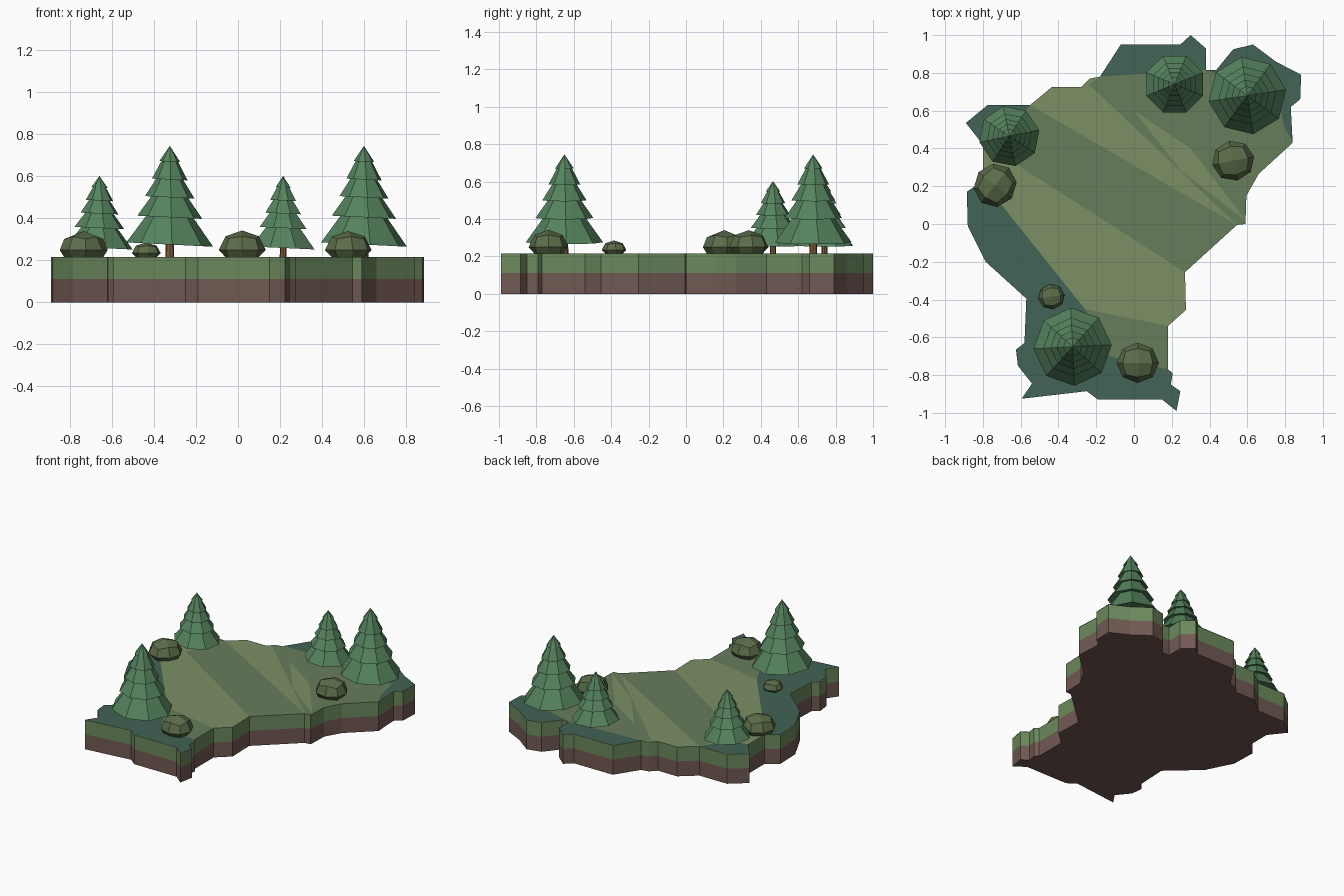
import bpy, bmesh, math

if "Cube" in bpy.data.objects:
    bpy.data.objects.remove(bpy.data.objects["Cube"])

def material(name, r, g, b):
    m = bpy.data.materials.new(name)
    m.diffuse_color = (r, g, b, 1)
    m.use_nodes = True
    m.node_tree.nodes["Principled BSDF"].inputs["Base Color"].default_value = m.diffuse_color
    return m

TURF = material("turf_green", .15, .25, .11)
OLIVE = material("light_olive", .20, .28, .13)
MID = material("mid_green", .135, .205, .105)
TEAL = material("dark_teal", .055, .125, .09)
SOIL = material("soil_brown", .165, .10, .088)
NEEDLE = material("needle_green", .09, .225, .11)
BUSH = material("bush_green", .105, .15, .065)
BARK = material("bark", .22, .11, .05)

TOP = .215
OUTLINE = [(-.18, .78), (-.07, .95), (.245, .95), (.30, 1), (.38, .93), (.38, .815),
           (.435, .815), (.525, .925), (.63, .95), (.75, .86), (.885, .79), (.88, .66),
           (.83, .62), (.84, .43), (.66, .265), (.595, .15), (.59, 0), (.545, -.005),
           (.27, -.255), (.275, -.455), (.18, -.54), (.18, -.77), (.205, -.79),
           (.195, -.85), (.245, -.885), (.225, -.99), (.15, -.93), (-.19, -.93),
           (-.25, -.885), (-.595, -.925), (-.54, -.845), (-.615, -.75), (-.625, -.665),
           (-.58, -.63), (-.57, -.395), (-.785, -.2), (-.88, -.01), (-.885, .17),
           (-.80, .23), (-.80, .42), (-.89, .535), (-.775, .63), (-.55, .63),
           (-.435, .725), (-.28, .725), (-.235, .77)]

def finish(name, bm, mats):
    me = bpy.data.meshes.new(name)
    bm.to_mesh(me)
    bm.free()
    for m in mats:
        me.materials.append(m)
    ob = bpy.data.objects.new(name, me)
    bpy.context.collection.objects.link(ob)
    return ob

def slab(name, z0, z1, mats):
    bm = bmesh.new()
    lo = [bm.verts.new((x, y, z0)) for x, y in OUTLINE]
    hi = [bm.verts.new((x, y, z1)) for x, y in OUTLINE]
    bm.faces.new(lo)
    bm.faces.new(hi[::-1]).material_index = len(mats) - 1
    for i in range(len(lo)):
        j = (i + 1) % len(lo)
        bm.faces.new((lo[j], lo[i], hi[i], hi[j]))
    bmesh.ops.recalc_face_normals(bm, faces=bm.faces)
    finish(name, bm, mats)

def patch(name, pts, layer, mat):
    bm = bmesh.new()
    f = bm.faces.new([bm.verts.new((x, y, TOP + .001 * layer)) for x, y in pts])
    f.normal_update()
    if f.normal.z < 0:
        f.normal_flip()
    finish(name, bm, [mat])

# Ground: soil below, turf above
slab("soil", 0, .11, [SOIL])
slab("turf", .11, TOP, [TURF, OLIVE])

# Flat colour patches on the ground
O = OUTLINE
patch("middle_stripe", [O[42], O[17], O[18], (-.66, .34)], 1, MID)
patch("back_right_meadow", O[:1] + O[5:18] + [(-.24, .74)], 1, MID)
patch("front_meadow", [(-.26, -.45), O[20], O[21], (-.13, -.70)], 1, MID)
patch("light_wedge", [(0, .60), (.30, .40), (.59, .02), (.25, .28)], 2, OLIVE)
patch("back_shade", O[0:6], 2, TEAL)
patch("right_shade", O[5:14] + [(.79, .53), (.76, .70)], 2, TEAL)
patch("left_shade", O[39:43] + [(-.67, .45)], 2, TEAL)
patch("front_shade", O[21:39] + [(-.70, .10), (-.26, -.45), (-.13, -.70)], 2, TEAL)

# Fir trees: lathed stack of skirts on a short trunk
SKIRTS = [(.05, .455), (.085, .37), (.118, .285), (.155, .19), (.207, .06)]

def tree(name, x, y, wide, tall, turn):
    profile = []
    for r, z in SKIRTS:
        profile += [(r, z), (r * .68, z + .012)]
    bm = bmesh.new()
    rings = []
    for r, z in profile:
        ring = []
        for k in range(8):
            a = turn + k * math.tau / 8
            px, py = r * math.cos(a), r * math.sin(a)
            ring.append(bm.verts.new((px * wide, py * wide, (z - .05 * px) * tall)))
        rings.append(ring)
    tip = bm.verts.new((0, 0, .53 * tall))
    for k in range(8):
        n = (k + 1) % 8
        bm.faces.new((tip, rings[0][k], rings[0][n]))
        for a, b in zip(rings, rings[1:]):
            bm.faces.new((a[k], b[k], b[n], a[n]))
    bm.faces.new(rings[-1])
    bmesh.ops.recalc_face_normals(bm, faces=bm.faces)
    finish(name + "_foliage", bm, [NEEDLE]).location = (x, y, TOP)
    bm = bmesh.new()
    bmesh.ops.create_cone(bm, cap_ends=True, segments=8, radius1=.021 * wide,
                          radius2=.019 * wide, depth=.10 * tall)
    finish(name + "_trunk", bm, [BARK]).location = (x, y, TOP + .05 * tall)

tree("big_tree_right", .60, .68, 1, 1, .15)
tree("big_tree_front", -.325, -.65, 1, 1, .05)
tree("small_tree_back", .215, .74, .78, .73, .39)
tree("small_tree_left", -.66, .465, .78, .73, .2)

# Bushes: rounded cubes flattened on the ground
def bush(name, x, y, r, h, turn):
    bm = bmesh.new()
    bmesh.ops.create_cube(bm, size=2)
    bmesh.ops.subdivide_edges(bm, edges=bm.edges[:], cuts=1, use_grid_fill=True)
    for v in bm.verts:
        v.co.normalize()
        v.co.x *= r
        v.co.y *= r * .95
        v.co.z = max(0, h * (.27 + v.co.z * (.73 if v.co.z > 0 else .5)))
    ob = finish(name, bm, [BUSH])
    ob.location = (x, y, TOP)
    ob.rotation_euler.z = turn

bush("bush_right", .525, .335, .113, .125, .2)
bush("bush_left", -.735, .205, .118, .125, .9)
bush("bush_front", .02, -.735, .112, .127, 0)
bush("bush_small", -.437, -.385, .07, .07, .15)
